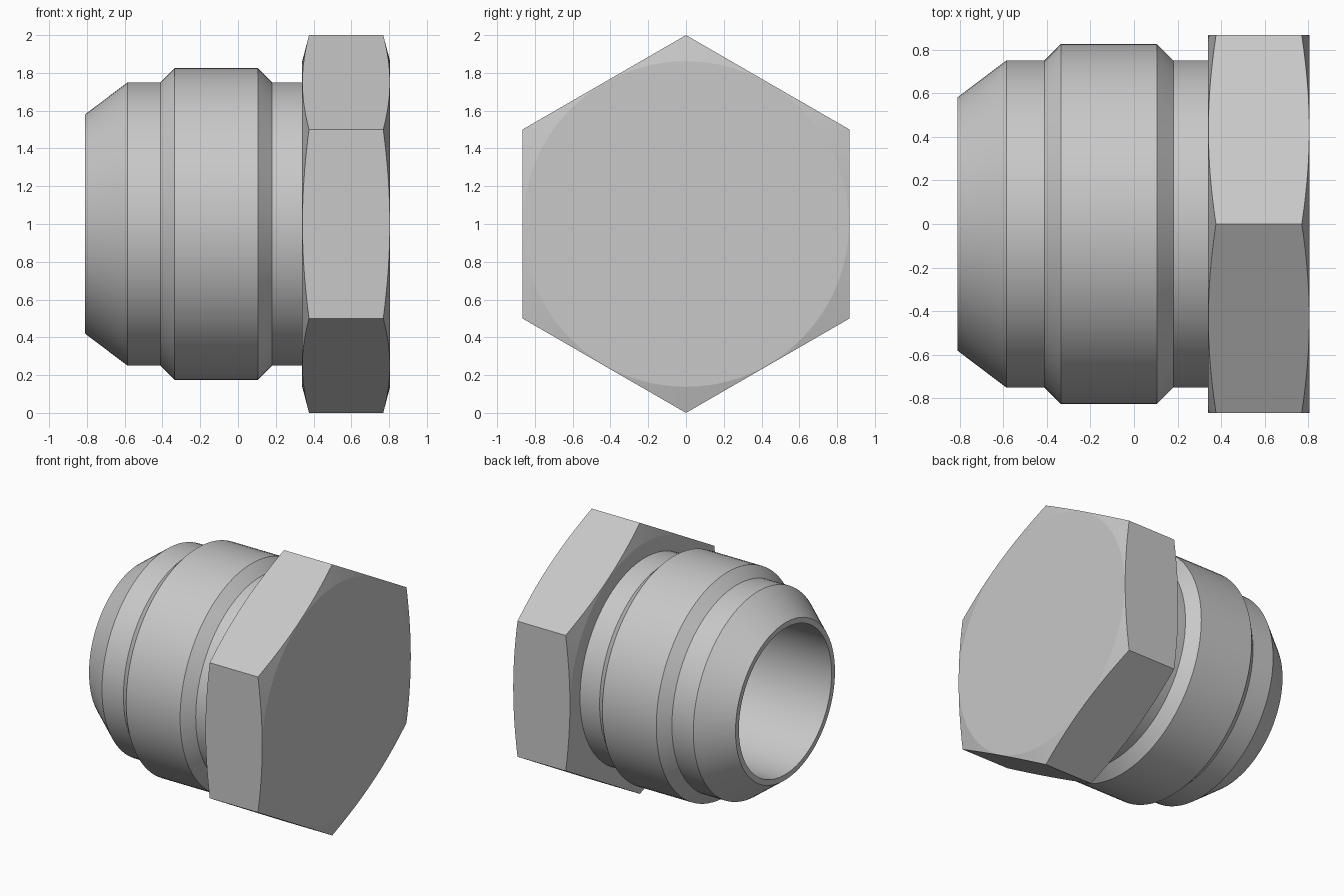
import bpy, bmesh
from math import sin, cos, pi, radians

cube = bpy.data.objects.get("Cube")
if cube:
    bpy.data.objects.remove(cube, do_unlink=True)

SEG = 96            # divisions round the axis
SIDE = SEG // 6     # divisions per hexagon side
CENTRE_Z = 1.0

steel = bpy.data.materials.new("plain steel grey")
steel.use_nodes = True
colour = (0.58, 0.58, 0.58, 1)
steel.diffuse_color = colour
steel.node_tree.nodes["Principled BSDF"].inputs["Base Color"].default_value = colour


def add_ring(bm, point):
    """Ring of vertices round the x axis; point(i) gives (x, radius)."""
    ring = []
    for i in range(SEG):
        x, r = point(i)
        a = 2 * pi * i / SEG
        ring.append(bm.verts.new((x, r * sin(a), CENTRE_Z + r * cos(a))))
    return ring


def bridge(bm, a, b):
    for i in range(SEG):
        j = (i + 1) % SEG
        bm.faces.new((a[i], a[j], b[j], b[i]))


def finish(bm, name, angle):
    bmesh.ops.recalc_face_normals(bm, faces=bm.faces)
    mesh = bpy.data.meshes.new(name)
    bm.to_mesh(mesh)
    bm.free()
    mesh.materials.append(steel)
    obj = bpy.data.objects.new(name, mesh)
    bpy.context.collection.objects.link(obj)
    bpy.ops.object.select_all(action='DESELECT')
    obj.select_set(True)
    bpy.context.view_layer.objects.active = obj
    bpy.ops.object.shade_smooth_by_angle(angle=radians(angle))


# Turned body with a blind bore: (x, radius) from bore floor out to the head
profile = [(0.30, 0.54), (-0.81, 0.54), (-0.81, 0.58), (-0.585, 0.75),
           (-0.41, 0.75), (-0.335, 0.825), (0.105, 0.825), (0.18, 0.75),
           (0.36, 0.75)]
bm = bmesh.new()
rings = [add_ring(bm, lambda i, p=p: p) for p in profile]
for a, b in zip(rings, rings[1:]):
    bridge(bm, a, b)
bm.faces.new(rings[0])
bm.faces.new(rings[-1])
finish(bm, "hollow_body", 20)

# Hexagonal head: flat sides meeting a conical chamfer at both ends
FLAT, FACE_R, SLOPE = cos(pi / 6), 0.862, 0.26


def hex_radius(i):
    return FLAT / cos(2 * pi * (i % SIDE) / SEG - pi / 6)


bm = bmesh.new()
edges = []
for end_x, inward in ((0.34, 1), (0.805, -1)):
    cap = add_ring(bm, lambda i: (end_x, FACE_R))
    edge = add_ring(bm, lambda i: (
        end_x + inward * SLOPE * (hex_radius(i) - FACE_R), hex_radius(i)))
    bm.faces.new(cap)
    bridge(bm, cap, edge)
    edges.append(edge)
for s in range(6):
    ids = [(s * SIDE + k) % SEG for k in range(SIDE + 1)]
    bm.faces.new([edges[0][i] for i in ids] + [edges[1][i] for i in reversed(ids)])
finish(bm, "hex_head", 12)
